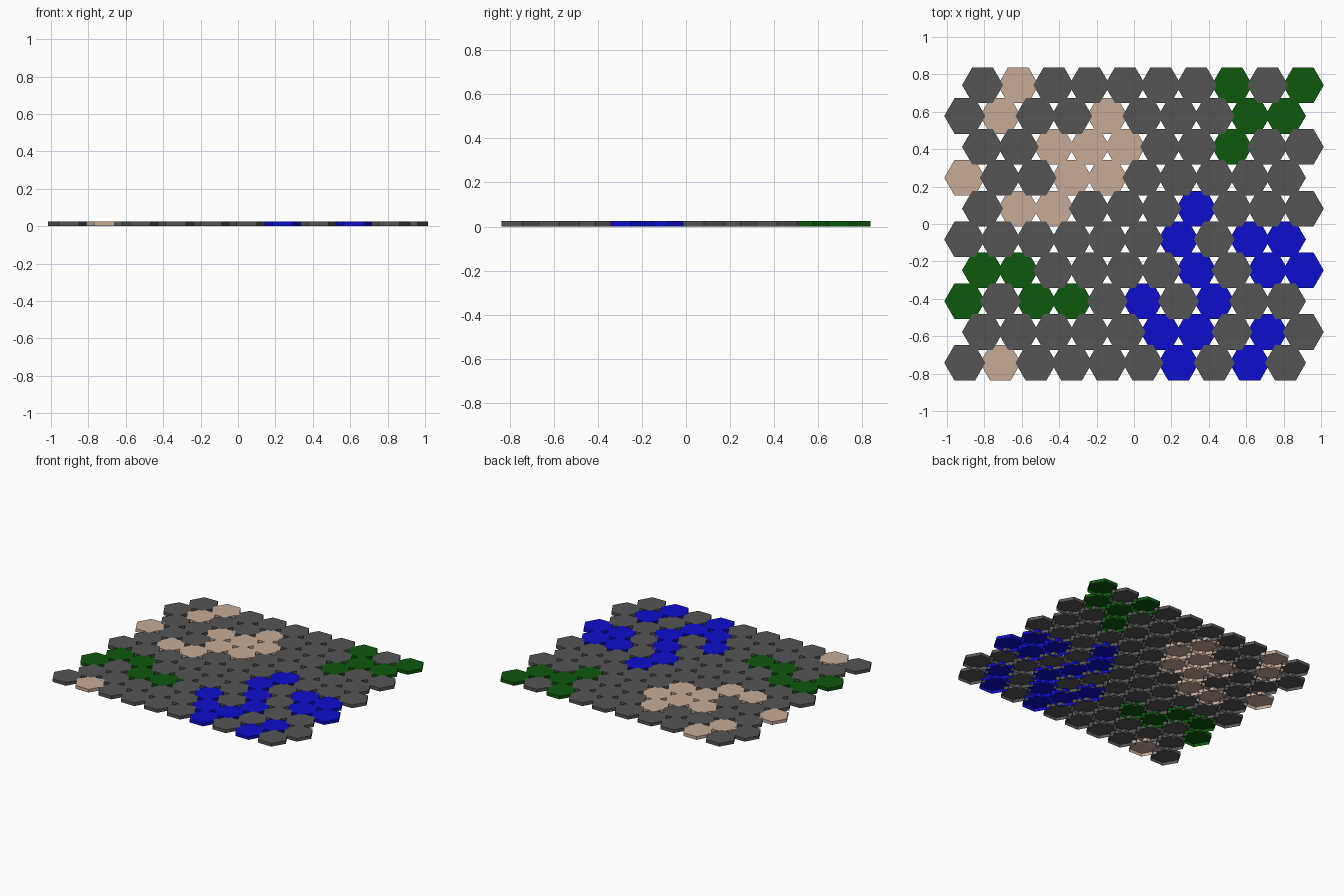
import bpy, bmesh
from math import sqrt, pi
from mathutils import Matrix

cube = bpy.data.objects.get("Cube")
if cube:
    bpy.data.objects.remove(cube, do_unlink=True)

# Map of the board, back row first: s = stone, d = sand, g = grass, w = water
BOARD = [
    "sdsssssgsg",
    "sdssdsssgg",
    "ssdddssgss",
    "dssddsssss",
    "sddssswsss",
    "sssssswsww",
    "ggsssswsww",
    "gsggswswss",
    "ssssswwsws",
    "sdsssswsws",
]
TERRAIN = {
    "s": ("stone", (0.09, 0.09, 0.09)),
    "d": ("sand", (0.58, 0.41, 0.31)),
    "g": ("grass", (0.004, 0.1, 0.004)),
    "w": ("water", (0.004, 0.004, 0.61)),
}
WIDTH = 2 / 10.5              # flat to flat
RADIUS = WIDTH / sqrt(3)      # centre to corner
HEIGHT = 0.024
GAP = 0.998                   # hairline joint between tiles


def make_material(name, rgb):
    mat = bpy.data.materials.new(name)
    mat.use_nodes = True
    mat.diffuse_color = (*rgb, 1)
    mat.node_tree.nodes["Principled BSDF"].inputs["Base Color"].default_value = (*rgb, 1)
    return mat


def add_tile(bm, x, y):
    # Hexagonal cap with side walls, open underneath
    ring = bmesh.ops.create_circle(
        bm, cap_ends=True, segments=6, radius=RADIUS * GAP,
        matrix=Matrix.Translation((x, y, HEIGHT)) @ Matrix.Rotation(pi / 6, 4, "Z"))["verts"]
    cap = ring[0].link_faces[0]
    if cap.normal.z < 0:
        cap.normal_flip()
    walls = bmesh.ops.extrude_edge_only(bm, edges=list(cap.edges))["geom"]
    for v in walls:
        if isinstance(v, bmesh.types.BMVert):
            v.co.z = 0


# One object of tiles per terrain
for key, (name, rgb) in TERRAIN.items():
    bm = bmesh.new()
    for r, row in enumerate(BOARD):
        shift = WIDTH / 4 if r % 2 == 0 else -WIDTH / 4
        for c, kind in enumerate(row):
            if kind == key:
                add_tile(bm, (c - 4.5) * WIDTH + shift, (4.5 - r) * RADIUS * 1.5)
    bmesh.ops.recalc_face_normals(bm, faces=bm.faces)
    # Open shells: make sure every cap looks up
    bm.normal_update()
    if any(f.normal.z < -0.5 for f in bm.faces):
        bmesh.ops.reverse_faces(bm, faces=bm.faces)
    mesh = bpy.data.meshes.new(name + "_tiles")
    bm.to_mesh(mesh)
    bm.free()
    mesh.materials.append(make_material(name, rgb))
    obj = bpy.data.objects.new(name + "_tiles", mesh)
    bpy.context.collection.objects.link(obj)
